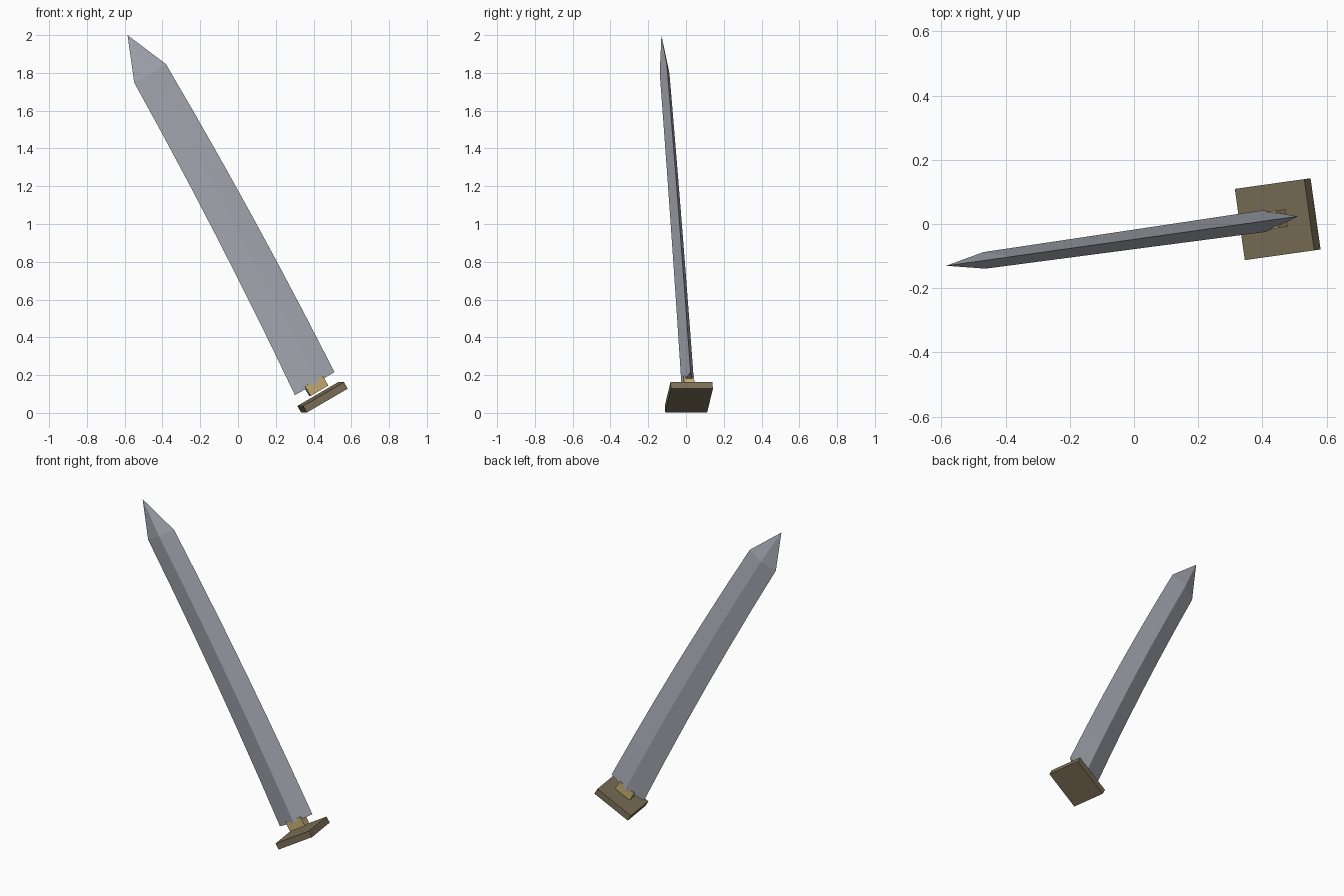
import bpy, bmesh, math
from mathutils import Matrix

if "Cube" in bpy.data.objects:
    bpy.data.objects.remove(bpy.data.objects["Cube"])


def material(name, rgb):
    m = bpy.data.materials.new(name)
    m.diffuse_color = (*rgb, 1)
    m.use_nodes = True
    m.node_tree.nodes["Principled BSDF"].inputs["Base Color"].default_value = m.diffuse_color
    return m


steel = material("steel", (0.40, 0.42, 0.47))
brass = material("brass", (0.56, 0.42, 0.17))
bronze = material("bronze", (0.20, 0.16, 0.095))

# The whole weapon leans 30 degrees; local x = blade width, y = thickness, z = length
pose = (Matrix.Translation((0.4475, 0.015, 0.0825))
        @ Matrix.Rotation(math.radians(8), 4, 'Z')
        @ Matrix.Rotation(math.radians(-30), 4, 'Y'))


def finish(name, bm, mat):
    bmesh.ops.recalc_face_normals(bm, faces=bm.faces)
    mesh = bpy.data.meshes.new(name)
    bm.to_mesh(mesh)
    bm.free()
    mesh.materials.append(mat)
    obj = bpy.data.objects.new(name, mesh)
    obj.matrix_world = pose
    bpy.context.collection.objects.link(obj)


def box(name, size, z, mat):
    bm = bmesh.new()
    bmesh.ops.create_cube(bm, size=1, matrix=Matrix.Translation((0, 0, z))
                          @ Matrix.Diagonal((*size, 1)))
    finish(name, bm, mat)


# Square guard plate and the small tang floating above it
box("guard", (0.252, 0.224, 0.04), 0, bronze)
box("tang", (0.11, 0.055, 0.06), 0.07, brass)

# Gently curved diamond-section blade, lofted from base to shoulder, then the point
bm = bmesh.new()
rings = []
STEPS = 6
for i in range(STEPS + 1):
    t = i / STEPS
    centre = 0.059 * (1 - (1 - t) ** 2)
    w = 0.122 - 0.024 * t
    d = 0.034 - 0.008 * t
    z = 0.084 + 1.862 * t
    rings.append([bm.verts.new((centre + x, y, z))
                  for x, y in ((w, 0), (0, d), (-w, 0), (0, -d))])
bm.faces.new(rings[0])
tip = bm.verts.new((0.056, 0, 2.182))
for k in range(4):
    n = (k + 1) % 4
    for a, b in zip(rings, rings[1:]):
        bm.faces.new((a[k], a[n], b[n], b[k]))
    bm.faces.new((rings[-1][k], rings[-1][n], tip))
finish("blade", bm, steel)
